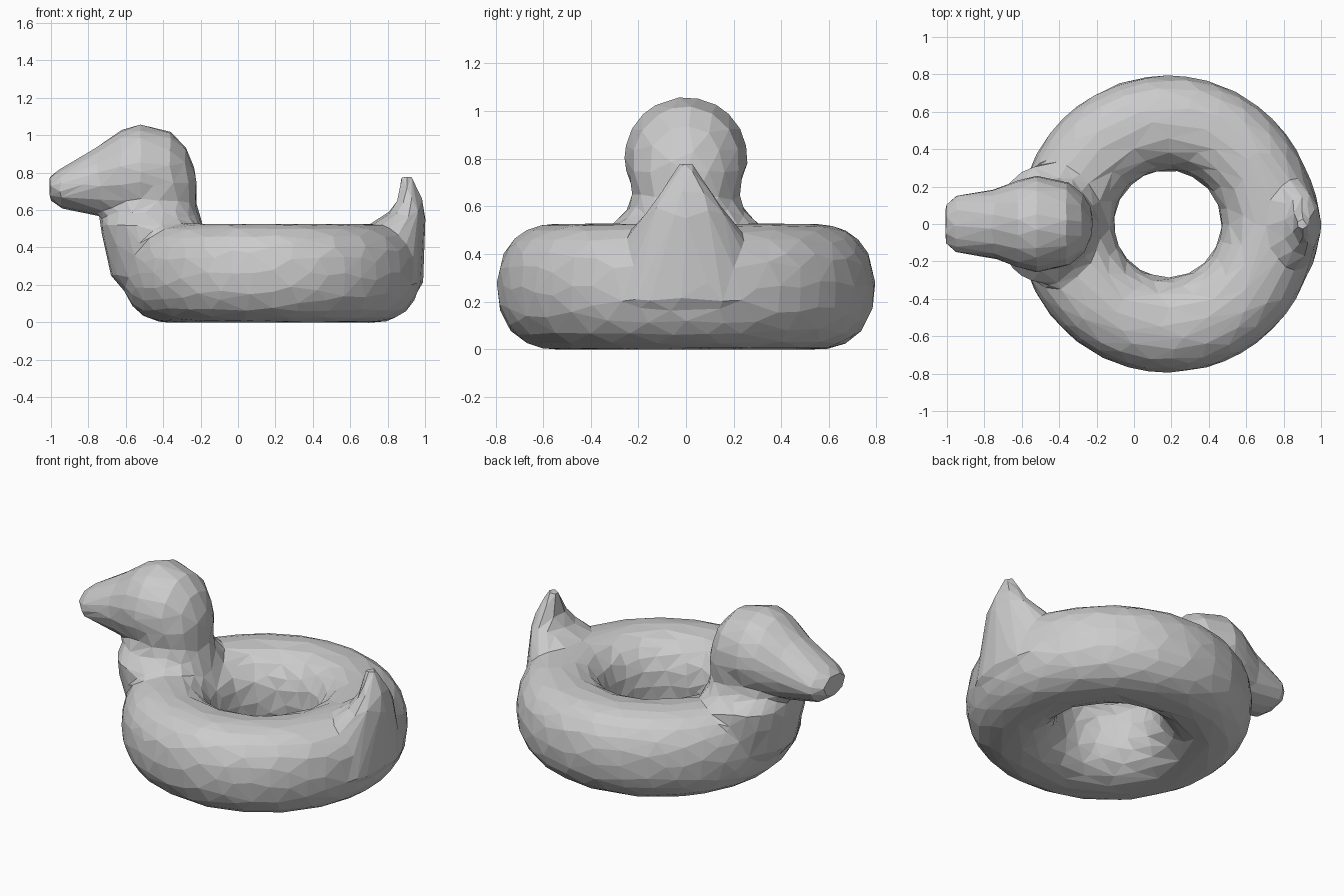
import bpy
import bmesh
from math import cos, sin, pi, copysign
from mathutils import Vector

old = bpy.data.objects.get("Cube")
if old:
    bpy.data.objects.remove(old, do_unlink=True)

grey = bpy.data.materials.new("plain grey")
grey.use_nodes = True
grey.diffuse_color = (0.6, 0.6, 0.6, 1)
grey.node_tree.nodes["Principled BSDF"].inputs["Base Color"].default_value = (0.6, 0.6, 0.6, 1)


def rounded(angle, power):
    """Unit superellipse point; a power below one squares it off."""
    c, s = cos(angle), sin(angle)
    return copysign(abs(c) ** power, c), copysign(abs(s) ** power, s)


def skin(name, rows, closed=False):
    """Join rows of points into a closed solid."""
    bm = bmesh.new()
    loops = [[bm.verts.new(p) for p in row] for row in rows]
    n = len(loops[0])
    pairs = list(zip(loops, loops[1:]))
    if closed:
        pairs.append((loops[-1], loops[0]))
    else:
        bm.faces.new(loops[0])
        bm.faces.new(loops[-1])
    for a, b in pairs:
        for i in range(n):
            j = (i + 1) % n
            bm.faces.new((a[i], a[j], b[j], b[i]))
    bmesh.ops.recalc_face_normals(bm, faces=bm.faces)
    mesh = bpy.data.meshes.new(name)
    bm.to_mesh(mesh)
    bm.free()
    obj = bpy.data.objects.new(name, mesh)
    bpy.context.collection.objects.link(obj)
    return obj


def angles(n):
    return [2 * pi * i / n for i in range(n)]


def upright(name, sections, power):
    """Loft of flat sections: height, front x, back x, half width."""
    rows = []
    for z, x0, x1, w in sections:
        pts = [rounded(a, power) for a in angles(24)]
        rows.append([((x0 + x1) / 2 + c * (x1 - x0) / 2, w * s, z) for c, s in pts])
    return skin(name, rows)


# Inflated ring
ring_rows = []
for t in angles(48):
    row = []
    for a in angles(24):
        c, s = rounded(a, 0.88)
        r = 0.54 + 0.255 * c
        row.append((0.18 + r * cos(t), r * sin(t), 0.262 + 0.265 * s))
    ring_rows.append(row)
ring = skin("ring", ring_rows, closed=True)

# Head and bill: x, bottom, top, half width
head_rows = []
for x, z0, z1, w in [(-1.01, 0.66, 0.78, 0.10), (-0.95, 0.61, 0.82, 0.155),
                     (-0.75, 0.57, 0.94, 0.185), (-0.62, 0.56, 1.03, 0.235),
                     (-0.52, 0.55, 1.06, 0.26), (-0.36, 0.55, 1.02, 0.225),
                     (-0.28, 0.57, 0.94, 0.16), (-0.23, 0.62, 0.82, 0.09)]:
    head_rows.append([(x, w * cos(a), (z0 + z1) / 2 + (z1 - z0) / 2 * sin(a))
                      for a in angles(24)])
head = skin("head", head_rows)

# Neck and chest
neck = upright("neck", [(0.10, -0.55, -0.25, 0.20), (0.25, -0.68, -0.15, 0.28),
                        (0.42, -0.72, -0.15, 0.32), (0.52, -0.735, -0.19, 0.32),
                        (0.58, -0.725, -0.21, 0.25), (0.64, -0.70, -0.22, 0.225),
                        (0.76, -0.65, -0.22, 0.24)], 0.95)

# Upturned tail
tail = upright("tail", [(0.20, 0.78, 0.99, 0.30), (0.46, 0.64, 1.0, 0.25),
                        (0.53, 0.72, 1.0, 0.205), (0.58, 0.80, 1.0, 0.165),
                        (0.64, 0.845, 0.99, 0.12), (0.785, 0.87, 0.93, 0.025)], 1.0)

# Fuse the parts into one shell, then facet it
bpy.ops.object.select_all(action='DESELECT')
for part in (ring, head, neck, tail):
    part.select_set(True)
bpy.context.view_layer.objects.active = ring
bpy.ops.object.join()
ring.name = "duck_swim_ring"
ring.data.materials.append(grey)

fuse = ring.modifiers.new("fuse", 'REMESH')
fuse.mode = 'VOXEL'
fuse.voxel_size = 0.025
soften = ring.modifiers.new("soften", 'SMOOTH')
soften.factor = 0.5
soften.iterations = 2
facet = ring.modifiers.new("facet", 'DECIMATE')
facet.ratio = 0.038
